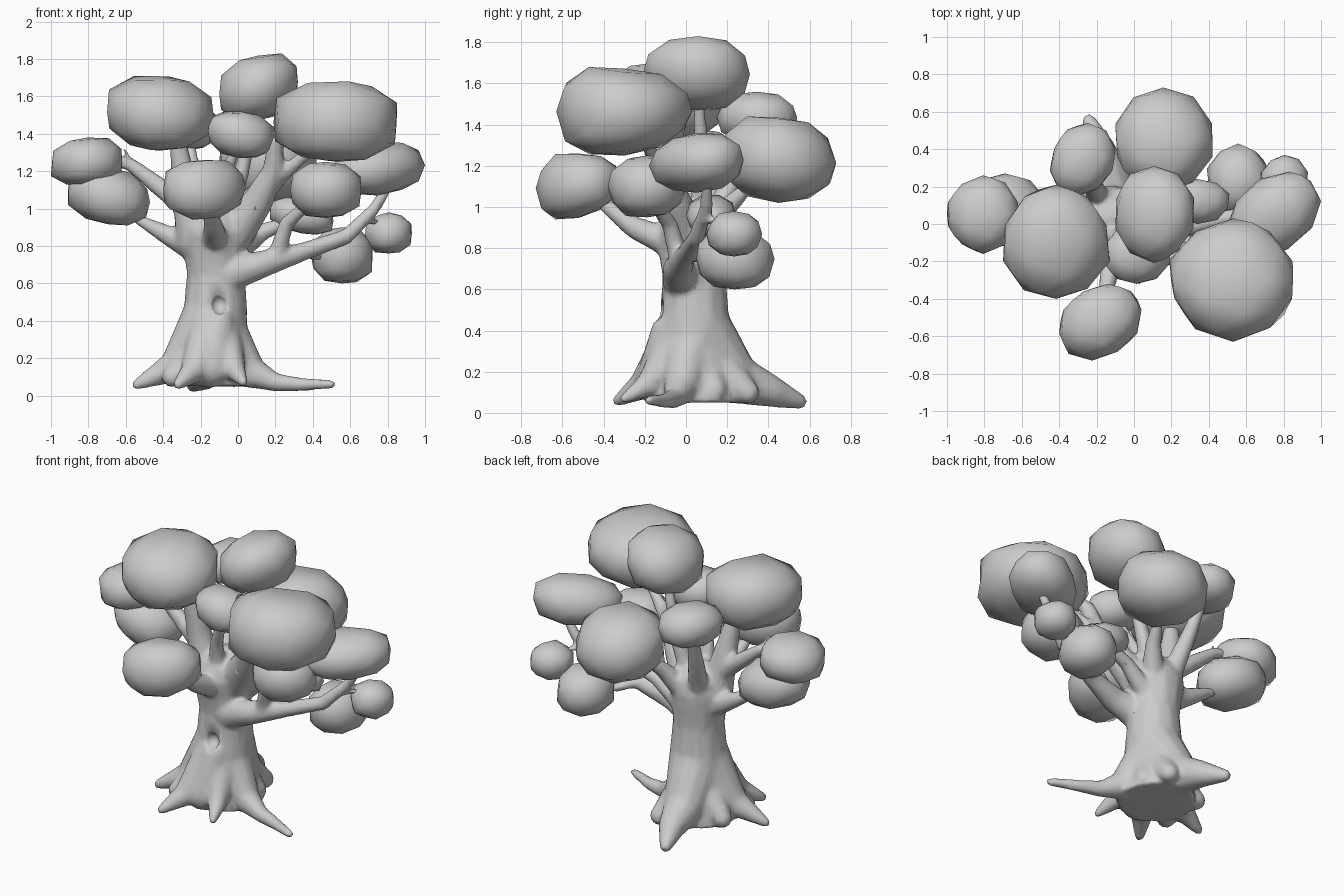
import bpy
import bmesh
import random
from mathutils import Vector, Matrix

cube = bpy.data.objects.get("Cube")
if cube:
    bpy.data.objects.remove(cube, do_unlink=True)

random.seed(4)

grey = bpy.data.materials.new("plain grey")
grey.use_nodes = True
grey.diffuse_color = (0.6, 0.6, 0.6, 1)
grey.node_tree.nodes["Principled BSDF"].inputs["Base Color"].default_value = (0.6, 0.6, 0.6, 1)


def make_object(name, bm):
    """Turn a bmesh into a smooth shaded object."""
    mesh = bpy.data.meshes.new(name)
    bm.to_mesh(mesh)
    bm.free()
    for face in mesh.polygons:
        face.use_smooth = True
    obj = bpy.data.objects.new(name, mesh)
    bpy.context.collection.objects.link(obj)
    mesh.materials.append(grey)
    return obj


def limb(bm, start_radius, end_radius, *points):
    """Add a tapering limb through the points: cones with round joints."""
    points = [Vector(p) for p in points]
    last = len(points) - 1
    radii = [start_radius + (end_radius - start_radius) * i / last for i in range(last + 1)]
    for point, radius in zip(points, radii):
        bmesh.ops.create_icosphere(bm, subdivisions=2, radius=radius,
                                   matrix=Matrix.Translation(point))
    for i in range(last):
        span = points[i + 1] - points[i]
        turn = span.to_track_quat("Z", "Y").to_matrix().to_4x4()
        place = Matrix.Translation((points[i] + points[i + 1]) / 2) @ turn
        bmesh.ops.create_cone(bm, cap_ends=True, segments=12, radius1=radii[i],
                              radius2=radii[i + 1], depth=span.length, matrix=place)


def leaf_clump(name, x_range, y_range, z_range, lean=(0, 0), taper=0, skew=0):
    """A coarse uneven ball that fills the ranges, leaning, thinning to the back or skewed."""
    bm = bmesh.new()
    bmesh.ops.create_icosphere(bm, subdivisions=2, radius=1)
    for vert in bm.verts:
        d = vert.co
        flat = (d.xy.length ** 2.6 + abs(d.z) ** 2.6) ** (-1 / 2.6)
        d = d * flat * random.uniform(0.95, 1.03)
        d.z = d.z * (1 - taper * d.y) + lean[0] * d.x + lean[1] * d.y
        d.x += skew * d.y
        vert.co = d
    # fit the clump to its ranges
    for axis, (low, high) in enumerate((x_range, y_range, z_range)):
        values = [v.co[axis] for v in bm.verts]
        bottom, size = min(values), max(values) - min(values)
        for vert in bm.verts:
            vert.co[axis] = low + (vert.co[axis] - bottom) / size * (high - low)
    return make_object(name, bm)


wood = bmesh.new()

# trunk, its spreading foot and the ridge under its hollow
limb(wood, .19, .155, (-.13, .03, .24), (-.12, .04, .45), (-.12, .04, .65))
limb(wood, .155, .18, (-.12, .04, .65), (-.13, .03, .87))
bmesh.ops.create_cone(wood, cap_ends=True, segments=16, radius1=.24, radius2=.17, depth=.3,
                      matrix=Matrix.Translation((-.13, .05, .2)))
limb(wood, .09, .1, (-.1, -.08, .4), (-.15, -.15, .14))

# roots: left side, front, right side, back
limb(wood, .15, .03, (-.16, .02, .41), (-.33, -.01, .16), (-.54, -.05, .06))
limb(wood, .12, .03, (-.15, -.05, .35), (-.23, -.2, .14), (-.32, -.33, .06))
limb(wood, .1, .025, (-.08, -.05, .33), (-.02, -.18, .14), (.03, -.3, .07))
limb(wood, .13, .05, (-.07, .02, .33), (.06, -.02, .13), (.2, -.06, .07))
limb(wood, .05, .025, (.2, -.06, .07), (.33, -.1, .06), (.5, -.18, .06))
limb(wood, .17, .04, (-.12, .06, .4), (-.15, .23, .17), (-.18, .4, .11), (-.24, .55, .055))

# webs that join the roots
for tip in [(-.35, -.12, .1), (-.36, .14, .11), (.04, .14, .11), (-.02, .3, .1)]:
    limb(wood, .15, .06, (-.13, .05, .3), tip)

# long bough on the right side with its forks
limb(wood, .1, .05, (-.05, -.02, .65), (.12, -.04, .7), (.35, 0, .77))
limb(wood, .05, .025, (.35, 0, .77), (.58, .05, .85), (.73, .1, 1), (.82, .1, 1.15))
limb(wood, .05, .03, (.2, -.03, .73), (.26, -.08, .92), (.4, -.18, 1.05))
limb(wood, .035, .02, (.33, 0, .77), (.42, .12, .75), (.53, .2, .75))
limb(wood, .025, .015, (.68, .08, .94), (.73, .15, .93), (.8, .22, .9))

# upright boughs in the middle
limb(wood, .11, .06, (-.05, .02, .82), (.1, -.06, 1.03), (.19, -.13, 1.2))
limb(wood, .06, .03, (.19, -.13, 1.2), (.2, -.18, 1.35), (.32, -.25, 1.45))
limb(wood, .05, .03, (.13, -.07, 1.07), (.26, -.13, 1.2), (.4, -.2, 1.32))
limb(wood, .06, .025, (-.1, .06, .85), (.02, .08, 1.2), (.1, .06, 1.55))
limb(wood, .06, .025, (-.12, -.03, .85), (-.1, -.08, 1.1), (0, -.16, 1.35))

# boughs on the left side
limb(wood, .11, .04, (-.22, .02, .82), (-.28, 0, 1.1), (-.33, -.05, 1.4))
limb(wood, .06, .025, (-.27, .02, 1), (-.45, .04, 1.14), (-.58, .05, 1.24), (-.72, .06, 1.26))
limb(wood, .02, .012, (-.57, .05, 1.23), (-.61, 0, 1.32))
limb(wood, .08, .025, (-.22, .05, .78), (-.38, .07, .86), (-.55, .08, .95))

# boughs to the front and back
limb(wood, .08, .03, (-.12, -.02, .8), (-.13, -.25, .9), (-.16, -.42, 1.03))
limb(wood, .08, .02, (-.08, .08, .82), (.02, .2, 1), (.1, .36, 1.15))
limb(wood, .07, .025, (-.17, .1, .85), (-.23, .23, 1.15), (-.27, .33, 1.4))
limb(wood, .06, .03, (-.02, .08, .75), (.14, .1, .88), (.35, .12, .95))

tree = make_object("trunk_roots_and_boughs", wood)

# cutter for the hollow in the trunk
hole = bmesh.new()
bmesh.ops.create_icosphere(hole, subdivisions=3, radius=.05)
cutter = make_object("hollow_cutter", hole)
cutter.location = (-.1, -.15, .49)
cutter.scale = (1, 1.4, 1.1)
cutter.hide_render = True
cutter.hide_viewport = True

# fuse the limbs into one surface
fuse = tree.modifiers.new("fuse", "REMESH")
fuse.mode = "VOXEL"
fuse.voxel_size = .014
fuse.use_smooth_shade = True
soften = tree.modifiers.new("soften", "SMOOTH")
soften.factor = .5
soften.iterations = 8
carve = tree.modifiers.new("carve", "BOOLEAN")
carve.operation = "DIFFERENCE"
carve.object = cutter
thin = tree.modifiers.new("thin", "DECIMATE")
thin.ratio = .25

# leaf clumps
leaf_clump("top_leaves", (-.1, .32), (-.21, .31), (1.46, 1.83), lean=(.2, 0))
leaf_clump("upper_left_leaves", (-.7, -.13), (-.4, .21), (1.31, 1.71), lean=(-.05, .1))
leaf_clump("upper_right_leaves", (.19, .85), (-.63, .03), (1.25, 1.68), taper=.2)
leaf_clump("upper_middle_leaves", (-.16, .19), (-.32, 0), (1.27, 1.52), lean=(-.15, 0))
leaf_clump("back_leaves", (-.1, .42), (.17, .73), (1.02, 1.44), lean=(0, -.1))
leaf_clump("upper_back_leaves", (-.45, -.1), (.15, .54), (1.31, 1.56), skew=.15)
leaf_clump("front_leaves", (-.4, .04), (-.73, -.32), (.94, 1.26), lean=(0, .1), taper=.15, skew=.2)
leaf_clump("far_left_leaves", (-1, -.62), (-.16, .26), (1.12, 1.38), lean=(.1, 0))
leaf_clump("lower_left_leaves", (-.91, -.47), (-.12, .27), (.91, 1.22), lean=(-.2, 0))
leaf_clump("far_right_leaves", (.5, 1), (-.18, .28), (1.07, 1.36), lean=(.1, .1), skew=.35)
leaf_clump("middle_right_leaves", (.28, .66), (-.38, 0), (.95, 1.25))
leaf_clump("lower_right_leaves", (.39, .72), (.05, .43), (.6, .9))
leaf_clump("outer_right_leaves", (.68, .93), (.1, .37), (.76, .98))
leaf_clump("inner_right_leaves", (.17, .51), (0, .24), (.86, 1.06), lean=(-.3, 0))
